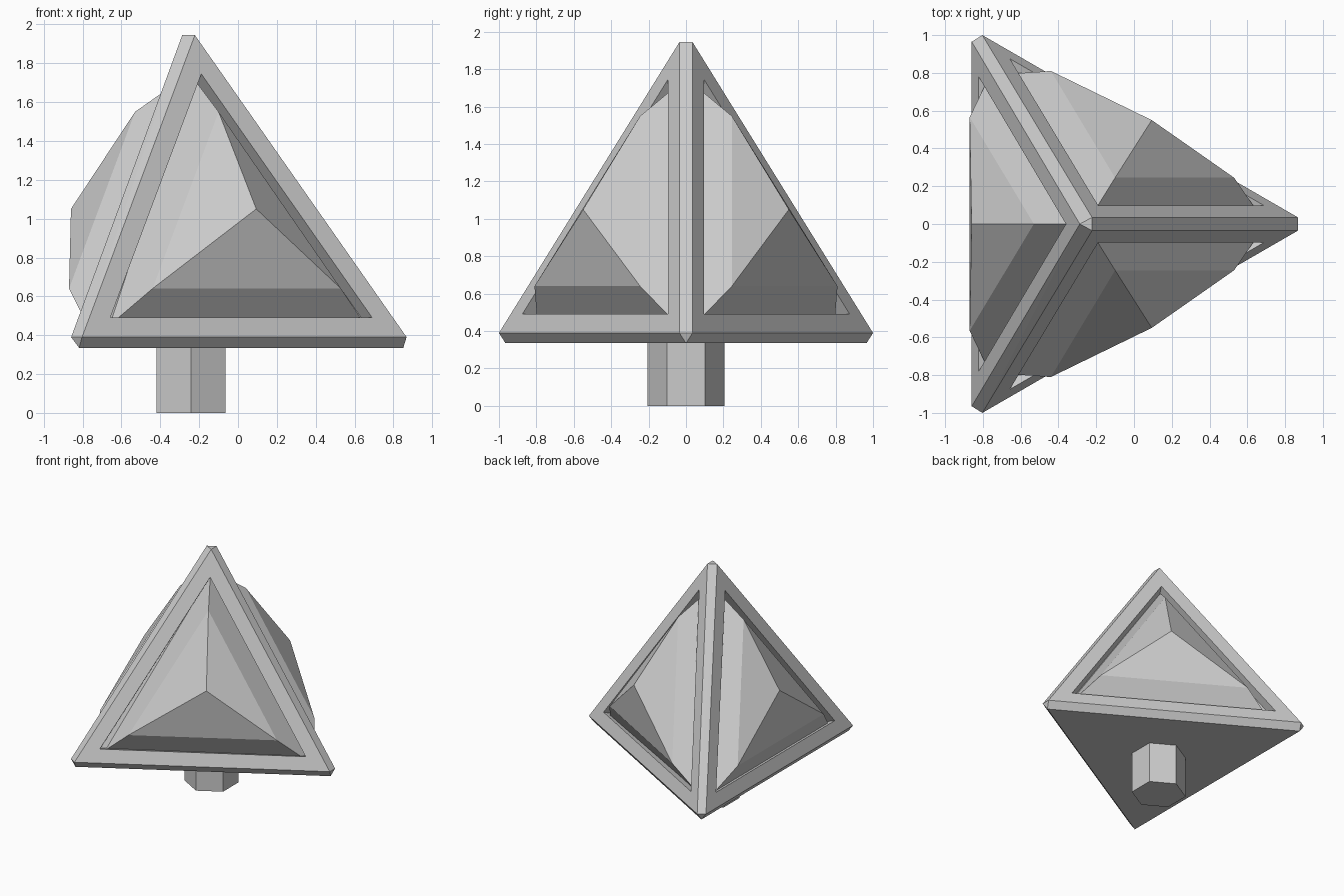
import bpy, bmesh
from mathutils import Vector

if "Cube" in bpy.data.objects:
    bpy.data.objects.remove(bpy.data.objects["Cube"])


def finish(bm, name):
    bmesh.ops.recalc_face_normals(bm, faces=bm.faces)
    mesh = bpy.data.meshes.new(name)
    bm.to_mesh(mesh)
    bm.free()
    ob = bpy.data.objects.new(name, mesh)
    bpy.context.collection.objects.link(ob)
    return ob


def mirror_y(points):
    return [(x, -y, z) for x, y, z in points]


# Chamfered tetrahedron: one triangle per side plus the base, joined by a hull
front_tri = [(-0.222, -0.035, 1.945), (0.868, -0.035, 0.39), (-0.803, -1.0, 0.39)]
back_tri = [(-0.287, 0, 1.945), (-0.859, 0.965, 0.39), (-0.859, -0.965, 0.39)]
base_tri = [(0.851, 0, 0.335), (-0.818, 0.965, 0.335), (-0.818, -0.965, 0.335)]
bm = bmesh.new()
for p in front_tri + mirror_y(front_tri) + back_tri + base_tri:
    bm.verts.new(p)
bmesh.ops.convex_hull(bm, input=bm.verts)
bmesh.ops.recalc_face_normals(bm, faces=bm.faces)
bmesh.ops.dissolve_limit(bm, angle_limit=0.035, verts=bm.verts, edges=bm.edges)

# Triangular recess in each of the three large side faces
sides = [f for f in bm.faces if f.calc_area() > 0.8 and f.normal.z > 0]
bmesh.ops.inset_individual(bm, faces=sides, thickness=0.107, use_even_offset=True)
walls = bmesh.ops.extrude_discrete_faces(bm, faces=sides)
for f in walls["faces"]:
    bmesh.ops.translate(bm, vec=f.normal * -0.08, verts=f.verts)
finish(bm, "pyramid_frame")


# Faceted bulge: shallow peak over a collar that runs down into the recess
def bulge(name, peak, rim, slopes):
    bm = bmesh.new()
    top = bm.verts.new(peak)
    mid = [bm.verts.new(p) for p in rim]
    low = [bm.verts.new(Vector(p) + Vector(d) * 1.5) for p, d in zip(rim, slopes)]
    for i in range(3):
        j = (i + 1) % 3
        bm.faces.new((top, mid[i], mid[j]))
        bm.faces.new((mid[i], low[i], low[j], mid[j]))
    bm.faces.new(low)
    finish(bm, name)


peak = [(0.094, -0.55, 1.05)]
rim = [(-0.10, -0.245, 1.55), (0.53, -0.245, 0.64), (-0.44, -0.81, 0.64)]
slopes = [(-0.09, 0.145, 0.12), (0.10, 0.145, -0.15), (-0.176, 0.012, -0.15)]
bulge("front_bulge", peak[0], rim, slopes)
bulge("rear_bulge", mirror_y(peak)[0], mirror_y(rim), mirror_y(slopes))
bulge("left_bulge", (-0.86, 0, 1.05),
      [(-0.53, 0, 1.55), (-0.87, -0.565, 0.64), (-0.87, 0.565, 0.64)],
      [(0.17, 0, 0.12), (0.076, -0.159, -0.15), (0.076, 0.159, -0.15)])

# Hexagonal peg
bpy.ops.mesh.primitive_cylinder_add(vertices=6, radius=0.205, depth=0.345,
                                    location=(-0.243, 0, 0.1725))
bpy.context.object.name = "hex_peg"
